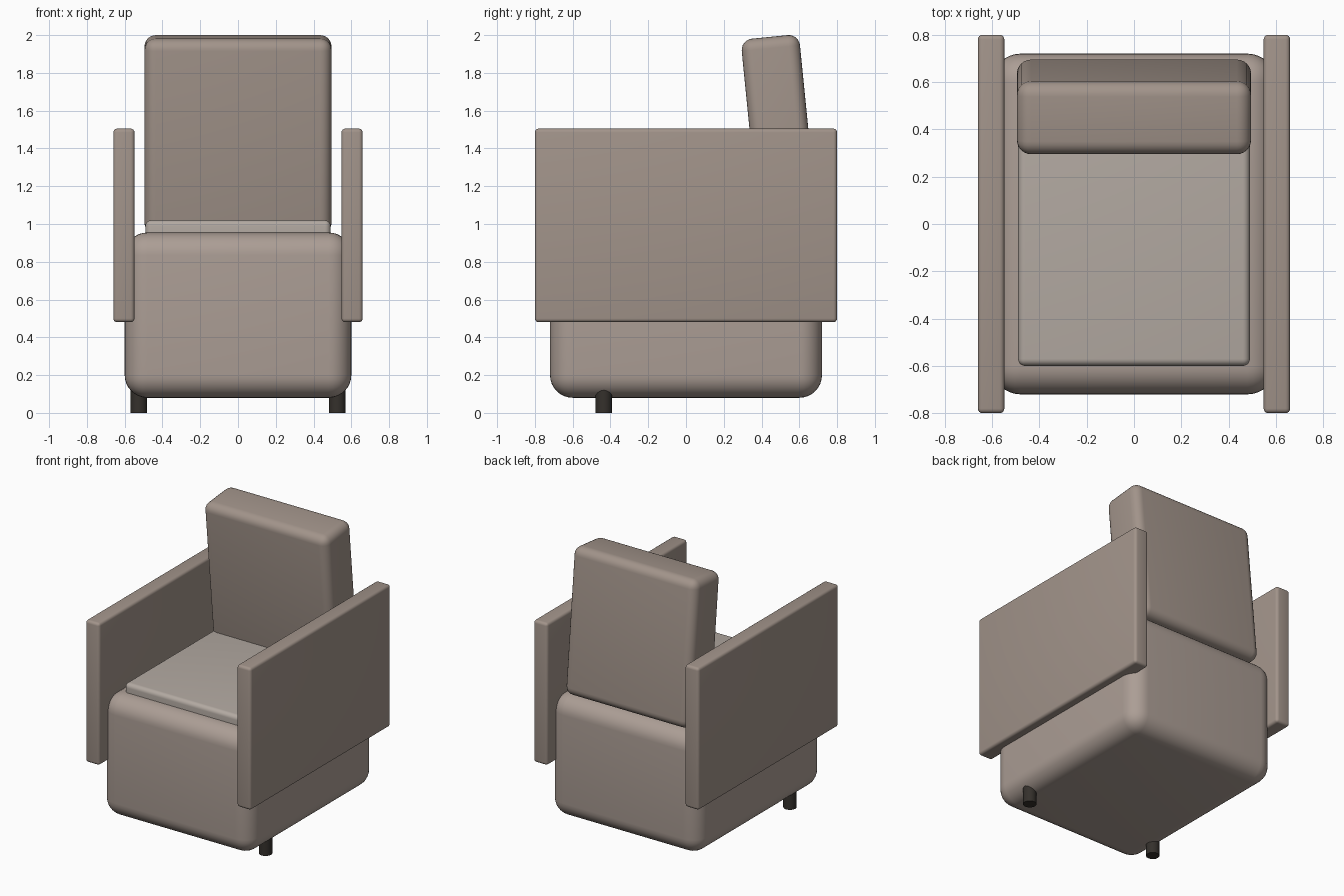
import bpy, math

if "Cube" in bpy.data.objects:
    bpy.data.objects.remove(bpy.data.objects["Cube"])


def material(name, rgb):
    m = bpy.data.materials.new(name)
    m.diffuse_color = (*rgb, 1)
    m.use_nodes = True
    m.node_tree.nodes["Principled BSDF"].inputs["Base Color"].default_value = m.diffuse_color
    return m


fabric = material("taupe_fabric", (0.41, 0.34, 0.30))
fabric_dark = material("taupe_fabric_dark", (0.36, 0.295, 0.255))
fabric_light = material("taupe_fabric_light", (0.45, 0.40, 0.36))
dark_wood = material("dark_wood", (0.035, 0.03, 0.025))


def finish(name, mat):
    ob = bpy.context.object
    ob.name = ob.data.name = name
    ob.data.materials.append(mat)
    bpy.ops.object.shade_smooth_by_angle(angle=math.radians(35))
    return ob


def rounded_box(name, size, centre, radius, mat, tilt=0.0, segments=6):
    bpy.ops.mesh.primitive_cube_add(size=1, location=centre)
    ob = bpy.context.object
    ob.scale = size
    bpy.ops.object.transform_apply(location=False, rotation=False, scale=True)
    bevel = ob.modifiers.new("rounding", 'BEVEL')
    bevel.width = radius
    bevel.segments = segments
    bpy.ops.object.modifier_apply(modifier=bevel.name)
    ob.rotation_euler.x = tilt
    return finish(name, mat)


# Upholstered body, seat cushion and forward-tilted backrest
rounded_box("base", (1.20, 1.44, 0.875), (0, 0, 0.5175), 0.12, fabric, segments=8)
rounded_box("seat_cushion", (0.98, 1.20, 0.16), (0, 0, 0.94), 0.03, fabric_light)
rounded_box("backrest", (0.99, 0.31, 1.04), (0, 0.495, 1.473), 0.06,
            fabric_dark, tilt=math.radians(5.7))

# Mirrored arm panels and front legs
for side, s in (("left", -1), ("right", 1)):
    rounded_box(side + "_arm", (0.112, 1.60, 1.025), (s * 0.604, 0, 0.9925),
                0.02, fabric_dark, segments=4)
    bpy.ops.mesh.primitive_cylinder_add(vertices=32, radius=0.044, depth=0.15,
                                        location=(s * 0.525, -0.435, 0.075))
    finish(side + "_front_leg", dark_wood)
